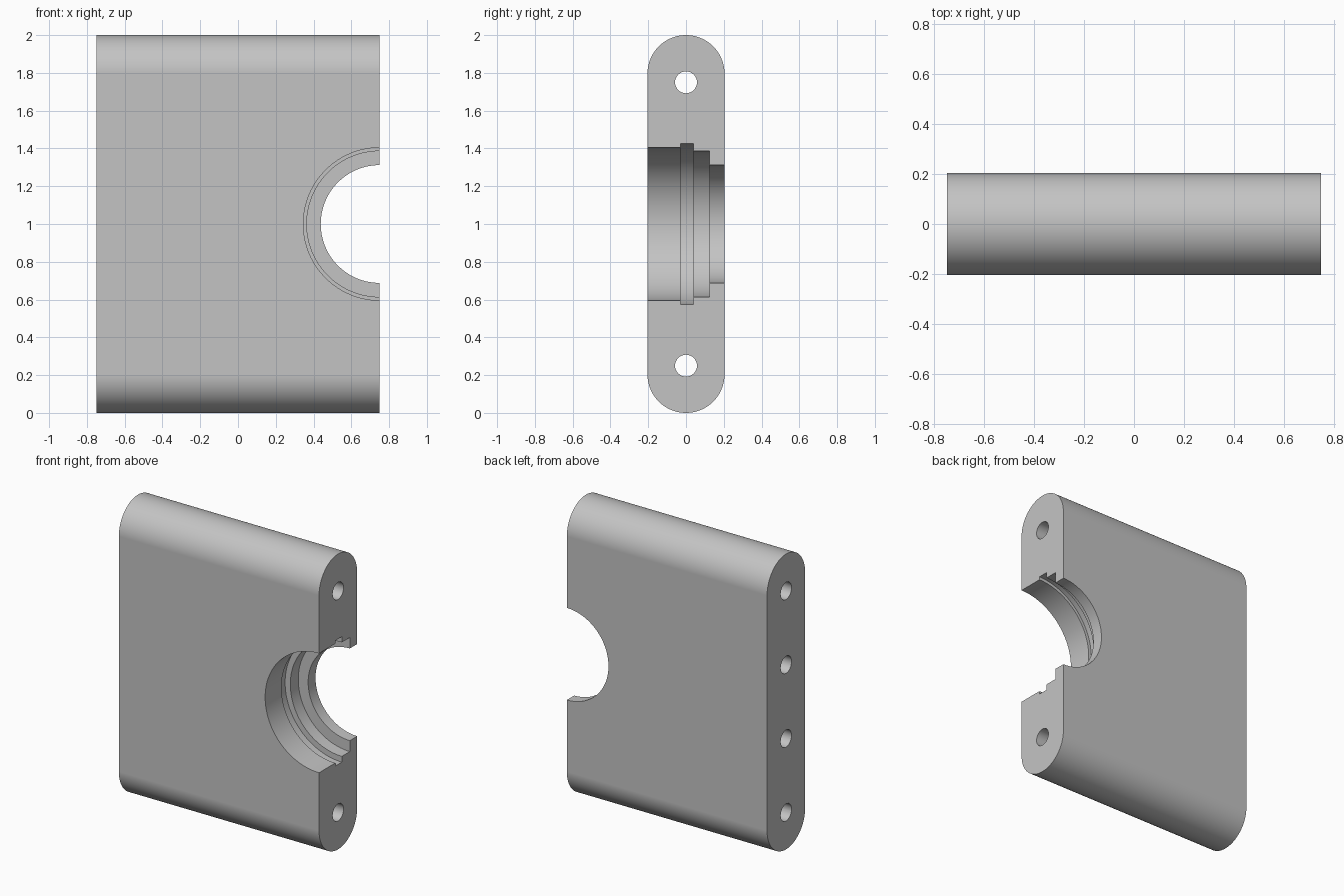
import bpy, bmesh, math

cube = bpy.data.objects.get("Cube")
if cube:
    bpy.data.objects.remove(cube, do_unlink=True)

HALF_X, HALF_Y, HEIGHT = 0.75, 0.204, 2.0
HOLE_R = 0.058

grey = bpy.data.materials.new("plain_grey")
grey.use_nodes = True
colour = (0.55, 0.55, 0.55, 1)
grey.diffuse_color = colour
grey.node_tree.nodes["Principled BSDF"].inputs["Base Color"].default_value = colour


def loft(name, rings):
    """Closed solid skinned through equal rings of points, capped at both ends."""
    bm = bmesh.new()
    loops = [[bm.verts.new(p) for p in ring] for ring in rings]
    n = len(loops[0])
    for a, b in zip(loops, loops[1:]):
        for i in range(n):
            j = (i + 1) % n
            bm.faces.new((a[i], a[j], b[j], b[i]))
    bm.faces.new(loops[0])
    bm.faces.new(loops[-1])
    bmesh.ops.recalc_face_normals(bm, faces=bm.faces)
    mesh = bpy.data.meshes.new(name)
    bm.to_mesh(mesh)
    bm.free()
    mesh.materials.append(grey)
    obj = bpy.data.objects.new(name, mesh)
    bpy.context.collection.objects.link(obj)
    return obj


def circle(radius, n):
    return [(radius * math.cos(2 * math.pi * i / n), radius * math.sin(2 * math.pi * i / n))
            for i in range(n)]


def hole_cutter(name, z, x0, x1):
    return loft(name, [[(x, c, z + s) for c, s in circle(HOLE_R, 32)] for x in (x0, x1)])


# Block: upright slab with fully rounded top and bottom
STEPS = 40
outline = []
for centre_z, start in ((HEIGHT - HALF_Y, 0), (HALF_Y, math.pi)):
    for i in range(STEPS + 1):
        a = start + math.pi * i / STEPS
        outline.append((HALF_Y * math.cos(a), centre_z + HALF_Y * math.sin(a)))
block = loft("block", [[(x, y, z) for y, z in outline] for x in (-HALF_X, HALF_X)])

# Stepped bore with a ring groove, centred on the left end face
steps = [(-0.3, -0.03, 0.404), (-0.03, 0.04, 0.425), (0.04, 0.125, 0.386), (0.125, 0.3, 0.312)]
bore_rings = []
for y0, y1, r in steps:
    for y in (y0, y1):
        bore_rings.append([(HALF_X + c, y, 1 + s) for c, s in circle(r, 128)])
cutters = [loft("bore_cutter", bore_rings)]

# Two holes run right through, two inner ones are blind from the right end
for side in (-1, 1):
    cutters.append(hole_cutter("through_hole_cutter", 1 + side * 0.75, -1, 1))
    cutters.append(hole_cutter("blind_hole_cutter", 1 + side * 0.25, -1, -0.25))

for cutter in cutters:
    cutter.hide_render = True
    mod = block.modifiers.new("cut", "BOOLEAN")
    mod.operation = "DIFFERENCE"
    mod.solver = "EXACT"
    mod.object = cutter

bpy.ops.object.select_all(action="DESELECT")
block.select_set(True)
bpy.context.view_layer.objects.active = block
for mod in list(block.modifiers):
    bpy.ops.object.modifier_apply(modifier=mod.name)
for cutter in cutters:
    bpy.data.objects.remove(cutter, do_unlink=True)

# Smooth curved walls, crisp edges, flat broad faces
bpy.ops.object.shade_smooth_by_angle(angle=math.radians(30))
weighted = block.modifiers.new("weighted_normals", "WEIGHTED_NORMAL")
weighted.keep_sharp = True
